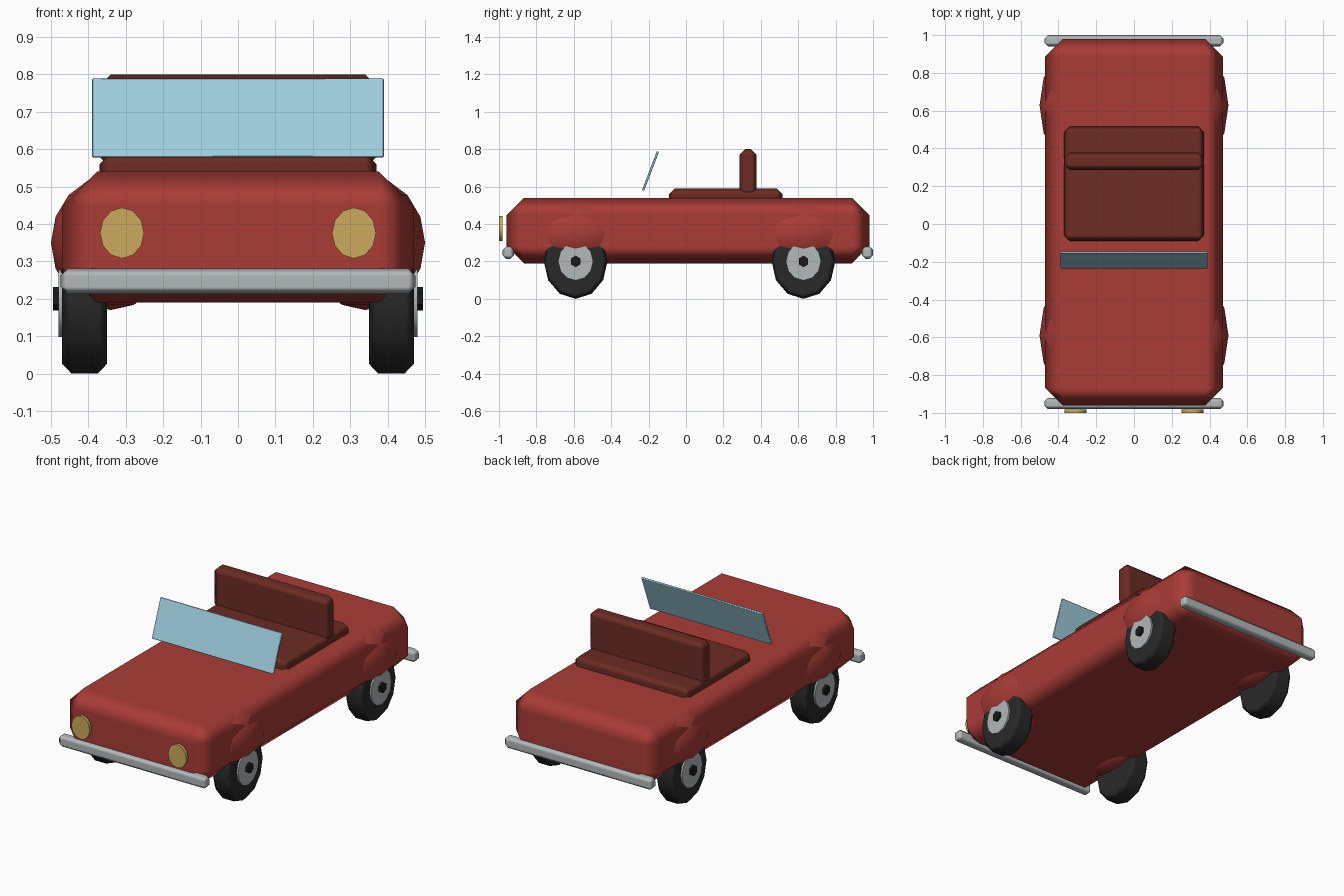
import bpy
import bmesh
import math
from mathutils import Matrix, Vector

cube = bpy.data.objects.get("Cube")
if cube:
    bpy.data.objects.remove(cube, do_unlink=True)


def material(name, rgb):
    mat = bpy.data.materials.new(name)
    mat.use_nodes = True
    color = (*rgb, 1)
    mat.diffuse_color = color
    mat.node_tree.nodes["Principled BSDF"].inputs["Base Color"].default_value = color
    return mat


RED = material("red paint", (0.40, 0.045, 0.037))
SEAT = material("brown leather", (0.15, 0.025, 0.017))
GLASS = material("blue glass", (0.35, 0.62, 0.74))
CHROME = material("chrome", (0.45, 0.48, 0.49))
LAMP = material("amber lamp", (0.60, 0.40, 0.11))
RUBBER = material("black rubber", (0.022, 0.022, 0.022))
NUT = material("dark steel", (0.01, 0.01, 0.01))


def finish(name, bm, mat, location, bevel=0):
    mesh = bpy.data.meshes.new(name)
    bm.to_mesh(mesh)
    bm.free()
    mesh.materials.append(mat)
    obj = bpy.data.objects.new(name, mesh)
    obj.location = location
    bpy.context.collection.objects.link(obj)
    bpy.ops.object.select_all(action="DESELECT")
    obj.select_set(True)
    bpy.context.view_layer.objects.active = obj
    if bevel:
        # Single chamfer, with normals blended only across the chamfer
        mesh.polygons.foreach_set("use_smooth", [True] * len(mesh.polygons))
        mod = obj.modifiers.new("Chamfer", "BEVEL")
        mod.width = bevel
        mod.segments = 1
        mod.limit_method = "ANGLE"
        mod.angle_limit = math.radians(50)
        mod.harden_normals = True
    else:
        bpy.ops.object.shade_smooth_by_angle(angle=math.radians(40))
    return obj


def box(name, low, high, mat, bevel=0):
    low, high = Vector(low), Vector(high)
    bm = bmesh.new()
    bmesh.ops.create_cube(bm, size=1, matrix=Matrix.Diagonal((*(high - low), 1)))
    return finish(name, bm, mat, (low + high) / 2, bevel)


def disc(name, center, axis, ry, rz, depth, mat, sides=12, bevel=0):
    """Oval cylinder along x or y; ry is the sideways radius and rz the upright one."""
    bm = bmesh.new()
    bmesh.ops.create_cone(bm, cap_ends=True, segments=sides, radius1=1, radius2=1, depth=depth)
    turn = Matrix.Rotation(math.pi / 2, 4, "X")
    if axis == "x":
        turn = Matrix.Rotation(math.pi / 2, 4, "Z") @ turn
        scale = Matrix.Diagonal((1, ry, rz, 1))
    else:
        scale = Matrix.Diagonal((ry, 1, rz, 1))
    bm.transform(scale @ turn)
    return finish(name, bm, mat, center, bevel)


def ellipsoid(name, center, radii, mat):
    bm = bmesh.new()
    bmesh.ops.create_uvsphere(bm, u_segments=12, v_segments=8, radius=1,
                              matrix=Matrix.Diagonal((*radii, 1)))
    return finish(name, bm, mat, center)


# Body shell
box("body", (-0.47, -0.96, 0.19), (0.47, 0.98, 0.54), RED, 0.093)

# Bumpers
for end, y in (("front", -0.95), ("rear", 0.97)):
    box(end + "_bumper", (-0.475, y - 0.03, 0.213), (0.475, y + 0.03, 0.281), CHROME, 0.02)

# Bench seat
box("seat_base", (-0.37, -0.09, 0.50), (0.37, 0.515, 0.59), SEAT, 0.03)
box("seat_back", (-0.37, 0.285, 0.55), (0.37, 0.378, 0.80), SEAT, 0.03)

# Windscreen, leaning back
screen = box("windscreen", (-0.39, -0.196, 0.571), (0.39, -0.184, 0.795), GLASS, 0.003)
screen.rotation_euler.x = -math.radians(21)

# Wheels, arches and lamps on both sides
for side, s in (("left", 1), ("right", -1)):
    for end, y in (("front", -0.59), ("rear", 0.628)):
        name = end + "_" + side + "_"
        ellipsoid(name + "wheel_arch", (s * 0.34, y, 0.35), (0.16, 0.29, 0.18), RED)
        disc(name + "tyre", (s * 0.41, y, 0.20), "x", 0.17, 0.20, 0.12, RUBBER, bevel=0.025)
        disc(name + "hubcap", (s * 0.467, y, 0.20), "x", 0.094, 0.102, 0.026, CHROME)
        disc(name + "hub_nut", (s * 0.484, y, 0.20), "x", 0.029, 0.031, 0.02, NUT, sides=6)
    disc(side + "_headlamp", (s * 0.31, -0.991, 0.376), "y", 0.059, 0.068, 0.018, LAMP)
